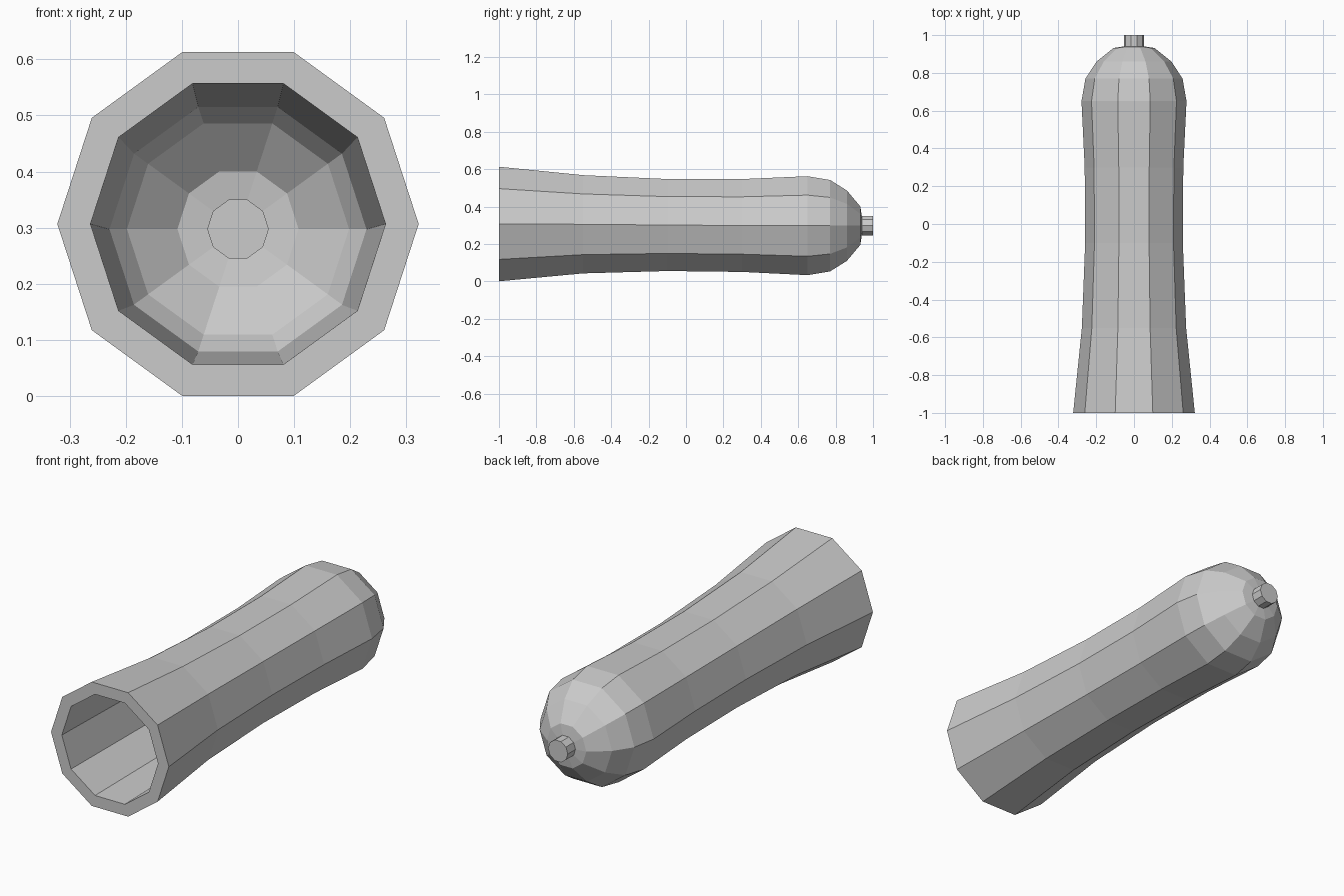
import bpy, bmesh
from math import cos, sin, tau

if "Cube" in bpy.data.objects:
    bpy.data.objects.remove(bpy.data.objects["Cube"])

SIDES = 10


def lofted(name, profile, cap_end=False):
    """Skin decagon rings given as (y, radius, centre height)."""
    bm = bmesh.new()
    rings = [[bm.verts.new((r * cos(tau * i / SIDES), y, zc + r * sin(tau * i / SIDES)))
              for i in range(SIDES)] for y, r, zc in profile]
    for a, b in zip(rings, rings[1:]):
        for i in range(SIDES):
            j = (i + 1) % SIDES
            bm.faces.new((a[i], b[i], b[j], a[j]))
    if cap_end:
        bm.faces.new(rings[-1])
    bmesh.ops.recalc_face_normals(bm, faces=bm.faces[:])
    mesh = bpy.data.meshes.new(name)
    bm.to_mesh(mesh)
    bm.free()
    obj = bpy.data.objects.new(name, mesh)
    bpy.context.collection.objects.link(obj)
    return obj


# Straight bore, flat rim, waisted outer wall and rounded end in one skin
lofted("hollow_body", [
    (0.81, 0.229, 0.297),
    (-1.0, 0.263, 0.3065),
    (-1.0, 0.322, 0.3065),
    (-0.55, 0.276, 0.305),
    (-0.10, 0.2585, 0.301),
    (0.30, 0.261, 0.2985),
    (0.65, 0.278, 0.2975),
    (0.77, 0.257, 0.2975),
    (0.86, 0.198, 0.2975),
    (0.932, 0.108, 0.2975),
    (0.94, 0.054, 0.2975),
])

# Small closed stub at the rounded end
lofted("end_stub", [(0.94, 0.054, 0.2975), (1.0, 0.054, 0.2975)], cap_end=True)
